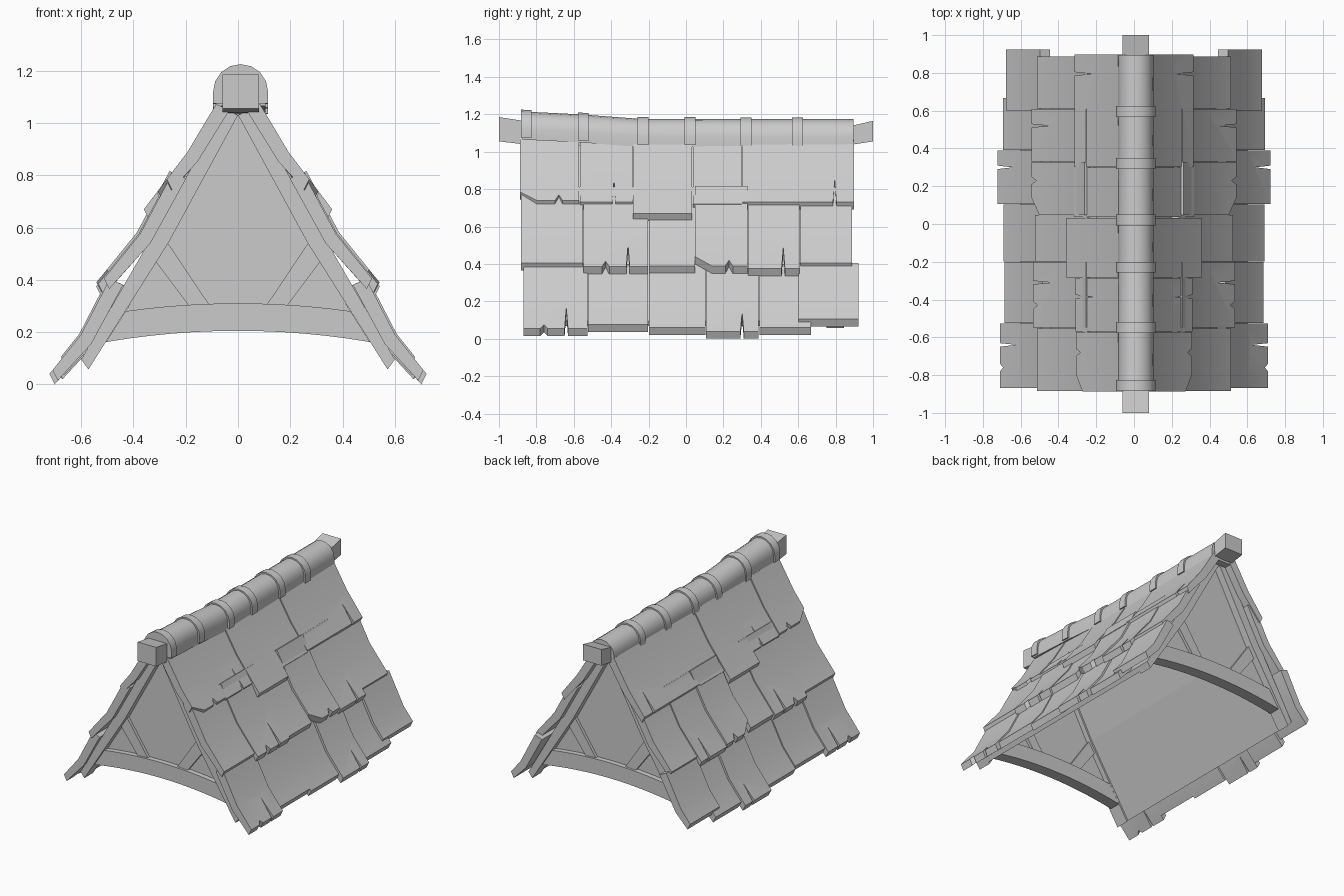
import bpy, bmesh, math
from mathutils import Vector

cube = bpy.data.objects.get("Cube")
if cube:
    bpy.data.objects.remove(cube, do_unlink=True)

grey = bpy.data.materials.new("plain grey")
grey.use_nodes = True
grey.diffuse_color = (0.6, 0.6, 0.6, 1)
grey.node_tree.nodes["Principled BSDF"].inputs["Base Color"].default_value = (0.6, 0.6, 0.6, 1)


def finish(bm, name, mirror="", smooth=None):
    """Turn a bmesh into an object, optionally mirrored and smoothed."""
    bmesh.ops.recalc_face_normals(bm, faces=bm.faces)
    mesh = bpy.data.meshes.new(name)
    bm.to_mesh(mesh)
    bm.free()
    mesh.materials.append(grey)
    obj = bpy.data.objects.new(name, mesh)
    bpy.context.collection.objects.link(obj)
    if smooth:
        bpy.ops.object.select_all(action="DESELECT")
        obj.select_set(True)
        bpy.context.view_layer.objects.active = obj
        bpy.ops.object.shade_smooth_by_angle(angle=math.radians(smooth))
    if mirror:
        mod = obj.modifiers.new("mirror", "MIRROR")
        mod.use_axis = ("x" in mirror, "y" in mirror, False)
        mod.use_mirror_merge = False
    return obj


def extrude(bm, offset):
    """Give an open sheet thickness; offset maps a vertex position to a shift."""
    out = bmesh.ops.extrude_face_region(bm, geom=bm.faces[:], use_keep_orig=True)
    for v in out["geom"]:
        if isinstance(v, bmesh.types.BMVert):
            v.co += offset(v.co)


def prism(name, outline, y0, y1, mirror=""):
    """Extrude an x-z outline from y0 to y1."""
    bm = bmesh.new()
    bm.faces.new([bm.verts.new((x, y0, z)) for x, z in outline])
    extrude(bm, lambda co: Vector((0, y1 - y0, 0)))
    return finish(bm, name, mirror)


def loft(name, rings, smooth=None):
    """Skin a row of closed rings and cap both ends."""
    bm = bmesh.new()
    rows = [[bm.verts.new(p) for p in ring] for ring in rings]
    n = len(rows[0])
    for a, b in zip(rows, rows[1:]):
        for i in range(n):
            j = (i + 1) % n
            bm.faces.new((a[i], a[j], b[j], b[i]))
    bm.faces.new(rows[0])
    bm.faces.new(rows[-1])
    return finish(bm, name, smooth=smooth)


# Shift from outer to inner surface at a plank's head, bend and lower edge
HEAD, BEND, EDGE = Vector((-0.052, 0, -0.022)), Vector((-0.04, 0, -0.035)), Vector((-0.02, 0, -0.04))
GAP = 0.002


def plank(name, profile, y0, y1, low, nicks=(), chip=0, lift=0):
    """Curved roof plank with a notched lower edge; low is its lowest z."""
    y0, y1 = y0 + GAP, y1 - GAP
    head, bend, end = [Vector((x + lift, 0, z + lift / 2)) for x, z in profile]
    run = end - bend

    def at(y, z):
        p = bend + run * ((z - bend.z) / run.z)
        return (p.x, y, z)

    edge_z = low - EDGE.z
    edge = [(y0, edge_z + chip)]
    if chip:
        edge.append((y0 + 0.09, edge_z))
    for y, h in nicks:
        w = 0.009 if h > 0.05 else 0.02
        edge += [(y - w, edge_z), (y, edge_z + h), (y + w, edge_z)]
    edge.append((y1, edge_z))

    bm = bmesh.new()
    top, mid = [[bm.verts.new((p.x, y, p.z)) for y in (y0, y1)] for p in (head, bend)]
    bm.faces.new((top[0], mid[0], mid[1], top[1]))
    bm.faces.new([mid[0]] + [bm.verts.new(at(y, z)) for y, z in edge] + [mid[1]])
    extrude(bm, lambda co: HEAD if co.z > head.z - 0.01 else BEND if co.z > bend.z - 0.01 else EDGE)
    finish(bm, name, "x", 25)


# Three courses of planks: y start, y end, lowest z, nicks, chipped corner, lift
courses = {
    "upper": ([(0.08, 1.07), (0.19, 0.886), (0.305, 0.735)], [
        (-0.89, -0.57, 0.70, [(-0.68, 0.03)], 0.045, 0.004),
        (-0.57, -0.285, 0.69, [(-0.385, 0.12)], 0, 0),
        (-0.285, 0.035, 0.63, [], 0, 0.004),
        (0.035, 0.30, 0.68, [], 0, 0),
        (0.30, 0.90, 0.69, [(0.795, 0.12)], 0, 0.004)]),
    "middle": ([(0.25, 0.81), (0.375, 0.575), (0.525, 0.39)], [
        (-0.885, -0.55, 0.365, [], 0, 0),
        (-0.55, -0.2, 0.345, [(-0.43, 0.03), (-0.31, 0.12)], 0, 0.004),
        (-0.2, 0.05, 0.35, [], 0, 0),
        (0.045, 0.33, 0.35, [(0.23, 0.03)], 0.05, 0.012),
        (0.33, 0.61, 0.335, [(0.52, 0.11)], 0, 0.004),
        (0.61, 0.89, 0.365, [], 0, 0)]),
    "lower": ([(0.485, 0.40), (0.595, 0.187), (0.705, 0.05)], [
        (-0.87, -0.525, 0.015, [(-0.76, 0.02), (-0.64, 0.11)], 0, 0.006),
        (-0.525, -0.2, 0.035, [], 0, 0),
        (-0.2, 0.105, 0.02, [], 0, -0.004),
        (0.105, 0.39, 0.0, [(0.3, 0.1)], 0, 0.006),
        (0.39, 0.67, 0.02, [], 0, -0.003),
        (0.60, 0.925, 0.065, [], 0, 0.012)]),
}
for course, (profile, planks) in courses.items():
    for i, spec in enumerate(planks, 1):
        plank(f"{course}_plank_{i}", profile, *spec)

# Flat roof boarding under the planks
prism("roof_boarding", [(0.01, 1.04), (0.05, 1.04), (0.6, 0.095), (0.58, 0.068), (0.278, 0.545)], -0.8, 0.8, "x")

# Gable frames at both ends
FRONT, BACK = -0.83, -0.75
prism("rafter", [(0, 1.03), (0.05, 1.05), (0.6, 0.095), (0.572, 0.057), (0.267, 0.54)],
      FRONT - 0.015, BACK, "xy")
prism("brace", [(0.275, 0.55), (0.315, 0.47), (0.18, 0.29), (0.10, 0.29)], FRONT + 0.015, BACK - 0.015, "xy")
steps = [i / 6 - 1 for i in range(13)]
top_arc = [(0.43 * t, 0.31 - 0.03 * t * t) for t in steps]
low_arc = [(0.505 * t, 0.205 - 0.043 * t * t) for t in reversed(steps)]
prism("tie_beam", top_arc + low_arc, FRONT, BACK, "y")
prism("gable_wall", [(0, 1.04), (-0.44, 0.26), (0.44, 0.26)], FRONT + 0.035, BACK - 0.035, "y")

# Ridge beam with both ends bent upwards
beam = [(-1, 1.055, 1.185), (-0.87, 1.04, 1.165), (-0.6, 1.03, 1.11),
        (0.6, 1.03, 1.1), (0.87, 1.035, 1.135), (1, 1.055, 1.165)]
loft("ridge_beam", [[(-0.06, y, a), (0.08, y, a), (0.08, y, b), (-0.06, y, b)] for y, a, b in beam])


def arch(y, top, r):
    """Arched section with straight sides, flat along the bottom."""
    mid = top - r
    ring = [(0.01 + r * math.cos(a), y, mid + r * math.sin(a))
            for a in (math.pi * i / 8 for i in range(9))]
    return [(0.01 + r, y, top - 0.15)] + ring + [(0.01 - r, y, top - 0.15)]


# Ridge caps, each with a raised collar at its front end
joints = [(-0.875, 1.215), (-0.57, 1.2), (-0.25, 1.176), (0.0, 1.176),
          (0.30, 1.174), (0.575, 1.174), (0.895, 1.174)]
for i, ((y0, z0), (y1, z1)) in enumerate(zip(joints, joints[1:]), 1):
    loft(f"ridge_cap_{i}", [arch(y0, z0, 0.095), arch(y1, z1, 0.093)], 30)
    slope = (z1 - z0) / (y1 - y0) * 0.055
    loft(f"ridge_collar_{i}", [arch(y0 - 0.008, z0 + 0.01, 0.105),
                               arch(y0 + 0.05, z0 + 0.01 + slope, 0.105)], 30)
